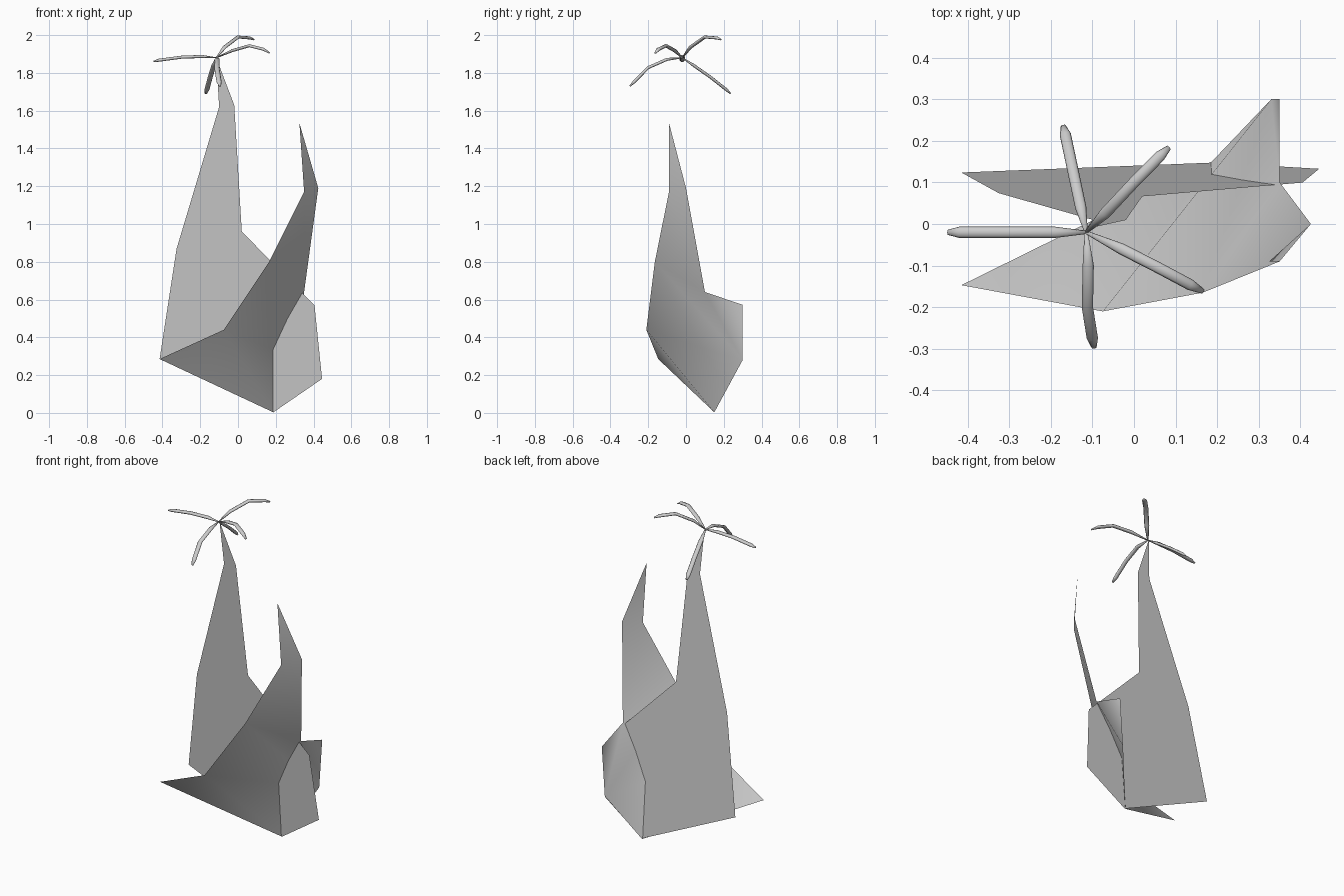
import bpy, bmesh, math
from mathutils import Vector

if "Cube" in bpy.data.objects:
    bpy.data.objects.remove(bpy.data.objects["Cube"])


def make_object(name, verts, faces, smooth=False):
    me = bpy.data.meshes.new(name)
    me.from_pydata(verts, [], faces)
    bm = bmesh.new()
    bm.from_mesh(me)
    bmesh.ops.recalc_face_normals(bm, faces=bm.faces)
    bm.to_mesh(me)
    bm.free()
    for p in me.polygons:
        p.use_smooth = smooth
    ob = bpy.data.objects.new(name, me)
    bpy.context.collection.objects.link(ob)
    return ob


# flat tall panel: outline in x,z, leaning back along one plane
outline = [(0.19, 0.005), (0.445, 0.18), (0.405, 0.57), (0.335, 0.64), (0.02, 0.96),
           (-0.02, 1.63), (-0.115, 1.88), (-0.10, 1.62), (-0.325, 0.87), (-0.415, 0.285)]
make_object("tall_panel", [(x, 0.148 - 0.085 * z, z) for x, z in outline],
            [list(range(len(outline)))])

# twisted sheet that cuts through the panel
sheet = [(-0.415, -0.147, 0.285), (-0.075, -0.21, 0.44), (0.165, -0.165, 0.80),
         (0.35, -0.09, 1.17), (0.325, -0.09, 1.535), (0.425, 0.0, 1.19),
         (0.35, 0.10, 0.64), (0.35, 0.30, 0.572), (0.33, 0.30, 0.28), (0.187, 0.15, 0.003)]
make_object("twisted_sheet", sheet,
            [(0, 1, 9), (1, 8, 9), (1, 2, 8), (2, 6, 8), (6, 7, 8),
             (2, 3, 6), (3, 5, 6), (3, 4, 5)], smooth=True)


# slim flattened fronds that spread from the tip of the panel
def frond(name, path, sides=8):
    pts = [Vector((-0.115, -0.02, 1.88))] + [Vector(p) for p in path]
    n = len(pts)
    flat = pts[-1] - pts[0]
    side = Vector((-flat.y, flat.x, 0)).normalized()
    verts, faces = [], []
    for i, p in enumerate(pts):
        tangent = (pts[min(i + 1, n - 1)] - pts[max(i - 1, 0)]).normalized()
        up = side.cross(tangent).normalized()
        k = 0.3 if i == 0 else 0.45 if i == n - 1 else 1.0
        for j in range(sides):
            a = 2 * math.pi * j / sides
            verts.append(p + side * (0.0135 * k * math.cos(a)) + up * (0.008 * k * math.sin(a)))
    for i in range(n - 1):
        for j in range(sides):
            j2 = (j + 1) % sides
            faces.append((i * sides + j, i * sides + j2,
                          (i + 1) * sides + j2, (i + 1) * sides + j))
    faces.append(list(range(sides)))
    faces.append(list(range((n - 1) * sides, n * sides)))
    make_object(name, verts, faces, smooth=True)


fronds = [
    [(-0.19, -0.02, 1.887), (-0.30, -0.02, 1.883), (-0.42, -0.02, 1.867), (-0.448, -0.02, 1.86)],
    [(-0.128, 0.04, 1.84), (-0.147, 0.13, 1.777), (-0.165, 0.215, 1.71), (-0.17, 0.236, 1.69)],
    [(-0.07, 0.025, 1.937), (0.0, 0.10, 1.99), (0.062, 0.163, 1.985), (0.084, 0.184, 1.976)],
    [(-0.03, -0.06, 1.918), (0.06, -0.106, 1.944), (0.135, -0.146, 1.925), (0.166, -0.162, 1.906)],
    [(-0.11, -0.10, 1.872), (-0.112, -0.20, 1.828), (-0.10, -0.275, 1.752), (-0.096, -0.297, 1.73)],
]
for i, path in enumerate(fronds):
    frond("frond_%d" % (i + 1), path)
